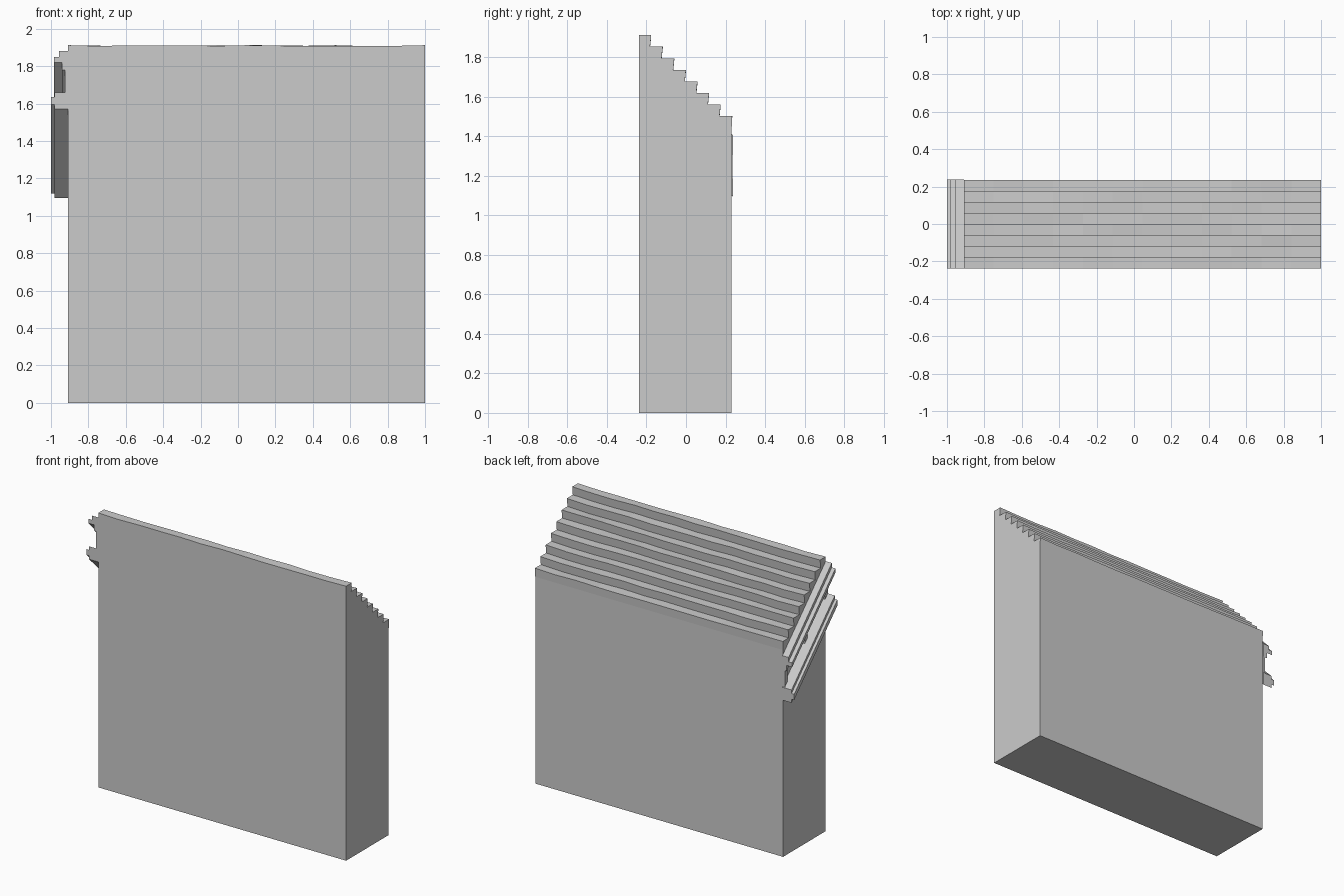
import bpy, bmesh, random

if "Cube" in bpy.data.objects:
    bpy.data.objects.remove(bpy.data.objects["Cube"])

random.seed(4)
XL, XR, YF, YB = -0.91, 1.0, -0.238, 0.235
RISE = 0.0586


def loft(name, rings):
    """Skin a list of equal closed rings and cap both ends."""
    bm = bmesh.new()
    loops = [[bm.verts.new(p) for p in ring] for ring in rings]
    n = len(loops[0])
    for a, b in zip(loops, loops[1:]):
        for i in range(n):
            j = (i + 1) % n
            bm.faces.new((a[i], a[j], b[j], b[i]))
    bm.faces.new(loops[0])
    bm.faces.new(loops[-1])
    bmesh.ops.recalc_face_normals(bm, faces=bm.faces)
    mesh = bpy.data.meshes.new(name)
    bm.to_mesh(mesh)
    bm.free()
    ob = bpy.data.objects.new(name, mesh)
    bpy.context.collection.objects.link(ob)
    return ob


# Stair block: side profile with undercut risers, treads slightly worn along x
profile = [(YF, 0, False), (YF, 1.912, True)]
for i in range(8):
    edge, top = -0.176 + RISE * i, 1.912 - RISE * i
    profile.append((edge, top, True))
    profile.append((edge - 0.006, top - RISE, i < 7))
profile[-1] = (0.231, 1.44, False)
profile.append((0.231, 0, False))

stations = 13
rings = []
for s in range(stations):
    x = XL + (XR - XL) * s / (stations - 1)
    wear = [random.uniform(-0.006, 0) for _ in range(9)]
    ring = []
    for k, (y, z, worn) in enumerate(profile):
        ring.append((x, y, z + (wear[k // 2] if worn and 0 < s < stations - 1 else 0)))
    rings.append(ring)
loft("stair_block", rings)


# Side rails: stepped sections sheared down the stair slope
def rail(name, section):
    loft(name, [[(x, y, z - (y - YF)) for x, z in section] for y in (YF, 0.238)])


rail("upper_rail", [(XL, 1.88), (-0.957, 1.88), (-0.957, 1.85), (-0.985, 1.85),
                    (-0.985, 1.82), (-0.942, 1.82), (-0.942, 1.78), (XL, 1.78)])
rail("lower_rail", [(XL, 1.66), (-0.98, 1.66), (-0.98, 1.635), (-1.0, 1.635),
                    (-1.0, 1.595), (-0.98, 1.595), (-0.98, 1.57), (XL, 1.57)])

# Upright brackets joining the two rails
for name, y0 in (("front_bracket", YF), ("middle_bracket", -0.015), ("rear_bracket", 0.205)):
    loft(name, [[(x, y, z - (y - YF)) for x, z in
                 ((XL, 1.80), (-0.926, 1.80), (-0.926, 1.64), (XL, 1.64))]
                for y in (y0, y0 + 0.03)])
